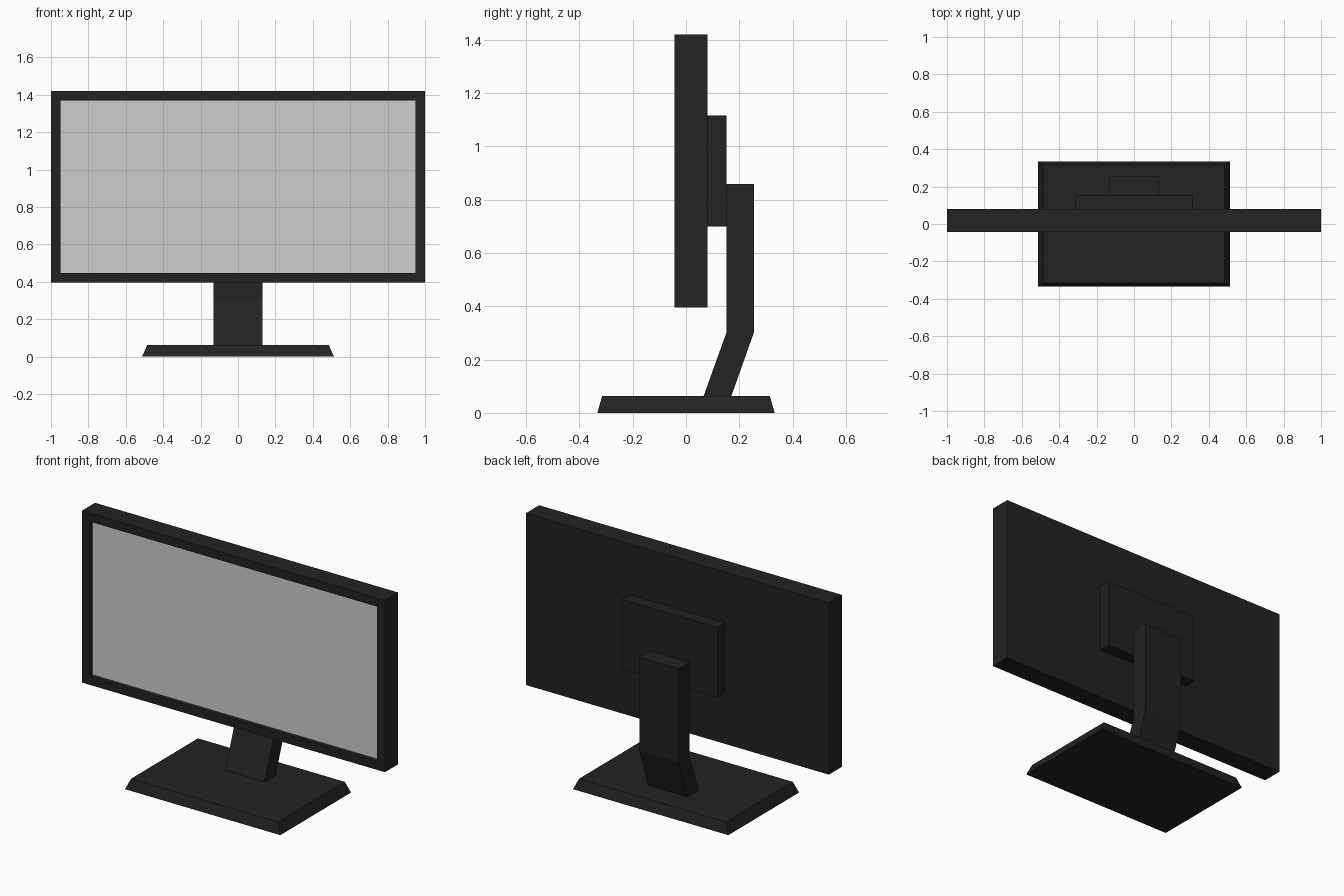
import bpy
import bmesh
from mathutils import Vector

if "Cube" in bpy.data.objects:
    bpy.data.objects.remove(bpy.data.objects["Cube"])


def material(name, rgb):
    mat = bpy.data.materials.new(name)
    mat.diffuse_color = (*rgb, 1)
    mat.use_nodes = True
    mat.node_tree.nodes["Principled BSDF"].inputs["Base Color"].default_value = mat.diffuse_color
    return mat


BLACK = material("black plastic", (0.0168, 0.0168, 0.0168))
GREY = material("screen grey", (0.61, 0.61, 0.61))


def add_object(name, bm, *mats):
    bmesh.ops.recalc_face_normals(bm, faces=bm.faces[:])
    mesh = bpy.data.meshes.new(name)
    bm.to_mesh(mesh)
    bm.free()
    for mat in mats:
        mesh.materials.append(mat)
    obj = bpy.data.objects.new(name, mesh)
    bpy.context.collection.objects.link(obj)
    return obj


def box(lo, hi):
    bm = bmesh.new()
    bmesh.ops.create_cube(bm, size=1)
    lo, hi = Vector(lo), Vector(hi)
    for v in bm.verts:
        v.co = (lo + hi) / 2 + v.co * (hi - lo)
    return bm


# Screen housing: inset the front for the bezel, push the display in
bm = box((-1, -0.043, 0.395), (1, 0.081, 1.42))
bm.normal_update()
front = min(bm.faces, key=lambda f: f.calc_center_median().y)
bmesh.ops.inset_region(bm, faces=[front], thickness=0.051, use_even_offset=True)
display = bmesh.ops.extrude_discrete_faces(bm, faces=[front])["faces"][0]
bmesh.ops.translate(bm, verts=display.verts[:], vec=(0, 0.025, 0))
display.material_index = 1
add_object("screen_housing", bm, BLACK, GREY)

# Mounting plate on the back
add_object("mounting_plate",
           box((-0.315, 0.081, 0.70), (0.315, 0.152, 1.117)), BLACK)

# Bent neck: side profile extruded across x
profile = [(0.152, 0.86), (0.255, 0.86), (0.255, 0.302),
           (0.17, 0.063), (0.066, 0.063), (0.152, 0.302)]
bm = bmesh.new()
side = bm.faces.new([bm.verts.new((-0.13, y, z)) for y, z in profile])
ext = bmesh.ops.extrude_face_region(bm, geom=[side], use_keep_orig=True)
bmesh.ops.translate(bm, vec=(0.26, 0, 0),
                    verts=[g for g in ext["geom"] if isinstance(g, bmesh.types.BMVert)])
add_object("neck", bm, BLACK)

# Base with sloping edges
bm = box((-0.513, -0.333, 0), (0.513, 0.333, 0.063))
for v in bm.verts:
    if v.co.z > 0.03:
        v.co.x *= 0.485 / 0.513
        v.co.y *= 0.315 / 0.333
add_object("base", bm, BLACK)
